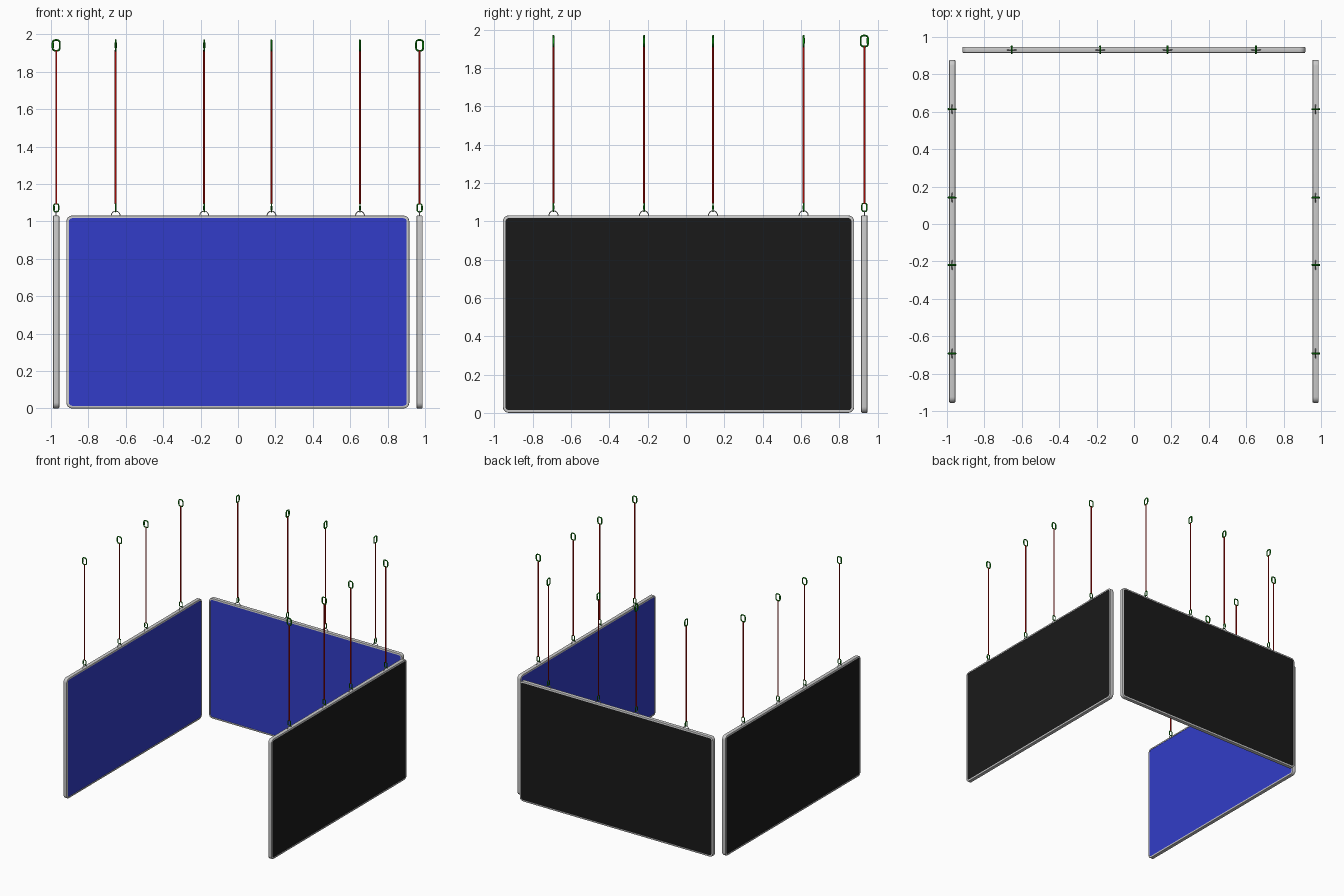
import bpy, bmesh
from math import sin, cos, pi, radians
from mathutils import Matrix

if "Cube" in bpy.data.objects:
    bpy.data.objects.remove(bpy.data.objects["Cube"])

W, H, T = 0.917, 1.031, 0.0165        # panel half width, height, half thickness
HOOKS = (-0.653, -0.18, 0.18, 0.653)  # hanging points along each panel


def material(name, rgb):
    m = bpy.data.materials.new(name)
    m.diffuse_color = (*rgb, 1)
    m.use_nodes = True
    m.node_tree.nodes["Principled BSDF"].inputs["Base Color"].default_value = m.diffuse_color
    return m


BLUE = material("blue", (0.032, 0.046, 0.58))
BLACK = material("black", (0.01, 0.01, 0.01))
RED = material("red", (0.7, 0.005, 0.003))
GREEN = material("green", (0.005, 0.32, 0.005))


def rounded_rect(hw, z0, z1, r, n=6):
    pts = []
    for cx, cz, a0 in ((hw - r, z1 - r, 0), (r - hw, z1 - r, 90),
                       (r - hw, z0 + r, 180), (hw - r, z0 + r, 270)):
        for i in range(n + 1):
            a = radians(a0 + 90 * i / n)
            pts.append((cx + r * cos(a), cz + r * sin(a)))
    return pts


def finish(bm, name, mat):
    bmesh.ops.recalc_face_normals(bm, faces=bm.faces)
    me = bpy.data.meshes.new(name)
    bm.to_mesh(me)
    bm.free()
    if mat:
        me.materials.append(mat)
    return me


def sweep(name, profile, mat, closed):
    # rounded rectangle loops, one per (inset, y) profile point
    bm = bmesh.new()
    loops = [[bm.verts.new((x, y, z)) for x, z in
              rounded_rect(W - d, d, H - d, 0.032 - d)] for d, y in profile]
    pairs = list(zip(loops, loops[1:]))
    if closed:
        pairs.append((loops[-1], loops[0]))
    for a, b in pairs:
        for i in range(len(a)):
            j = (i + 1) % len(a)
            bm.faces.new((a[i], a[j], b[j], b[i]))
    if not closed:
        bm.faces.new(loops[0])
        bm.faces.new(loops[-1])
    return finish(bm, name, mat)


def wire(name, points, radius, mat, cyclic):
    cu = bpy.data.curves.new(name, 'CURVE')
    cu.dimensions = '3D'
    cu.bevel_depth = radius
    cu.bevel_resolution = 2
    cu.use_fill_caps = True
    sp = cu.splines.new('POLY')
    sp.points.add(len(points) - 1)
    for p, co in zip(sp.points, points):
        p.co = (*co, 1)
    sp.use_cyclic_u = cyclic
    tmp = bpy.data.objects.new(name, cu)
    me = bpy.data.meshes.new_from_object(tmp)
    bpy.data.objects.remove(tmp)
    me.materials.clear()
    if mat:
        me.materials.append(mat)
    return me


def rod(name, r, z0, z1, y, mat, sides=12):
    bm = bmesh.new()
    bmesh.ops.create_cone(bm, cap_ends=True, segments=sides, radius1=r, radius2=r,
                          depth=z1 - z0, matrix=Matrix.Translation((0, y, (z0 + z1) / 2)))
    return finish(bm, name, mat)


def ring(name, hw, z0, z1, r):
    # snap hook outline lying across the panel
    pts = [(0, y, z) for y, z in rounded_rect(hw - r, z0 + r, z1 - r, hw * 0.55, 4)]
    return wire(name, pts, r, GREEN, True)


# panel: rounded frame with a two-sided board
e = 0.005
frame_profile = [(0.014, -T), (e, -T), (e * .3, -T + e * .3), (0, -T + e),
                 (0, T - e), (e * .3, T - e * .3), (e, T), (0.014, T)]
panel_parts = [sweep("frame", frame_profile, None, True),
               sweep("front_board", [(0.012, -0.014), (0.012, 0)], BLUE, False),
               sweep("back_board", [(0.012, 0), (0.012, 0.014)], BLACK, False)]

# hanger: eye, lower hook, cable, upper hook
eye = [(0.024 * cos(pi * i / 12), 0, H - 0.002 + 0.026 * sin(pi * i / 12)) for i in range(13)]
hanger_parts = [wire("eye_loop", eye, 0.0025, None, False),
                ring("lower_hook", 0.0165, 1.048, 1.097, 0.0037),
                rod("lower_hook_gate", 0.0048, 1.062, 1.082, 0.0125, GREEN),
                rod("cable", 0.005, 1.092, 1.916, 0, RED),
                ring("upper_hook", 0.0235, 1.908, 1.974, 0.0047),
                rod("upper_hook_gate", 0.006, 1.927, 1.957, 0.0185, GREEN)]

smoothed = set()


def place(me, name, mat):
    ob = bpy.data.objects.new(name, me)
    bpy.context.collection.objects.link(ob)
    ob.matrix_world = mat
    if me.name not in smoothed:
        smoothed.add(me.name)
        bpy.ops.object.select_all(action='DESELECT')
        ob.select_set(True)
        bpy.context.view_layer.objects.active = ob
        bpy.ops.object.shade_smooth_by_angle(angle=radians(40))


# three walls, blue sides facing inwards
for side, loc, turn in (("back", (-0.001, 0.931, 0), 0),
                        ("left", (-0.972, -0.039, 0), 90),
                        ("right", (0.971, -0.039, 0), -90)):
    base = Matrix.Translation(loc) @ Matrix.Rotation(radians(turn), 4, 'Z')
    for me in panel_parts:
        place(me, f"{side}_{me.name}", base)
    for i, x in enumerate(HOOKS, 1):
        for me in hanger_parts:
            place(me, f"{side}_{me.name}_{i}", base @ Matrix.Translation((x, 0, 0)))
